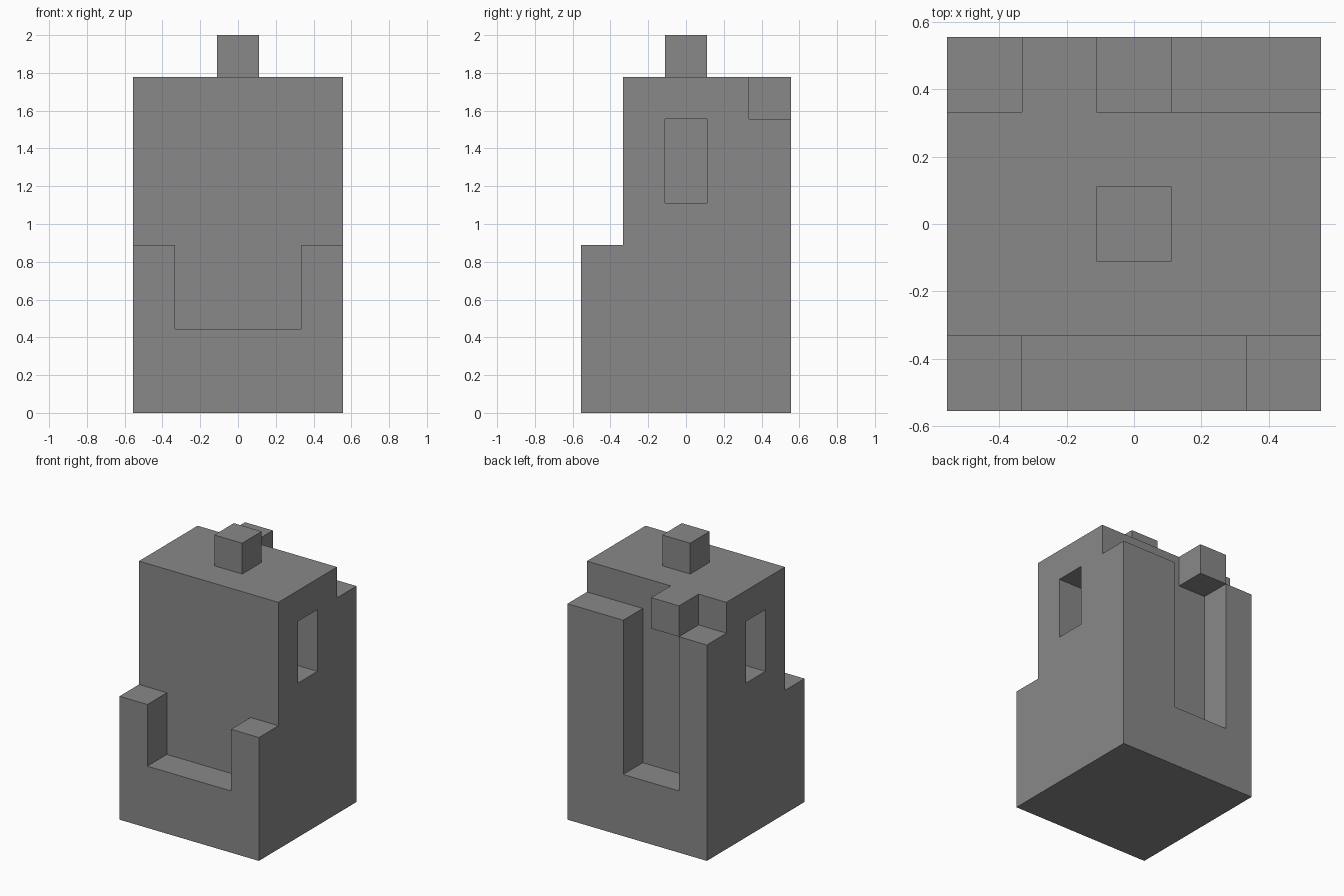
import bpy
import bmesh
import math
from mathutils import Vector

U = 2 / 9  # one grid step; the model is nine steps tall

cube = bpy.data.objects.get("Cube")
if cube:
    bpy.data.objects.remove(cube, do_unlink=True)

grey = bpy.data.materials.new("mid grey")
grey.use_nodes = True
colour = (0.25, 0.25, 0.25, 1)
grey.diffuse_color = colour
grey.node_tree.nodes["Principled BSDF"].inputs["Base Color"].default_value = colour


def box(name, x, y, z):
    """Box from (low, high) spans given in grid steps."""
    low, high = (Vector(c) * U for c in zip(x, y, z))
    bm = bmesh.new()
    bmesh.ops.create_cube(bm, size=1)
    bmesh.ops.scale(bm, vec=high - low, verts=bm.verts)
    bmesh.ops.translate(bm, vec=(low + high) / 2, verts=bm.verts)
    mesh = bpy.data.meshes.new(name)
    bm.to_mesh(mesh)
    bm.free()
    mesh.materials.append(grey)
    obj = bpy.data.objects.new(name, mesh)
    bpy.context.collection.objects.link(obj)
    return obj


def carve(target, x, y, z):
    """Cut a box-shaped space out of the target."""
    cutter = box("cutter", x, y, z)
    cutter.hide_render = True
    mod = target.modifiers.new("carve", 'BOOLEAN')
    mod.operation = 'DIFFERENCE'
    mod.solver = 'EXACT'
    mod.object = cutter
    bpy.context.view_layer.objects.active = target
    bpy.ops.object.modifier_apply(modifier=mod.name)
    bpy.data.objects.remove(cutter, do_unlink=True)


# Main tower
tower = box("tower", (-2.5, 2.5), (-2.5, 2.5), (0, 8))

# Front step with a balcony recess between two posts
carve(tower, (-3, 3), (-3, -1.5), (4, 9))
carve(tower, (-1.5, 1.5), (-3, -1.5), (2, 5))

# Back ledge and tall off-centre slot
carve(tower, (-3, 3), (1.5, 3), (7, 9))
carve(tower, (-1.5, 0.5), (1.5, 3), (2, 7.5))

# Window niche on each side
for side in (-1, 1):
    carve(tower, sorted((side * 1.5, side * 3)), (-0.5, 0.5), (5, 7))

# Merge flat neighbouring faces left by the cuts
bm = bmesh.new()
bm.from_mesh(tower.data)
bmesh.ops.remove_doubles(bm, verts=bm.verts, dist=1e-5)
bmesh.ops.dissolve_limit(bm, angle_limit=math.radians(1),
                         verts=bm.verts, edges=bm.edges)
bm.to_mesh(tower.data)
bm.free()

# Cube on the roof and the block overhanging the back slot
box("roof_knob", (-0.5, 0.5), (-0.5, 0.5), (8, 9))
box("back_overhang", (-1.5, -0.5), (1.5, 2.5), (7, 8))
